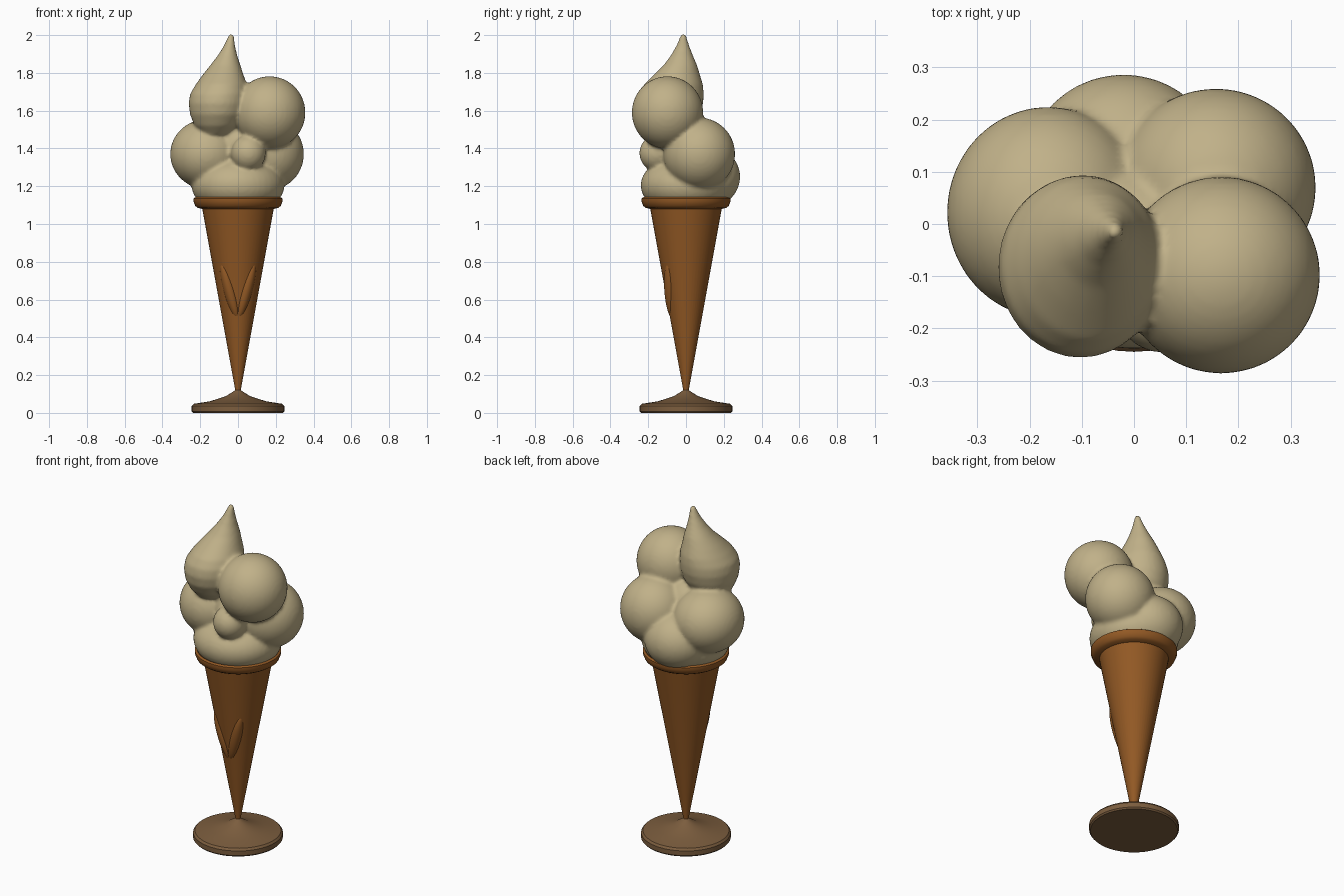
import bpy, bmesh, math
from mathutils import Matrix, Vector

if "Cube" in bpy.data.objects:
    bpy.data.objects.remove(bpy.data.objects["Cube"])


def material(name, rgb):
    m = bpy.data.materials.new(name)
    m.diffuse_color = (*rgb, 1)
    m.use_nodes = True
    m.node_tree.nodes["Principled BSDF"].inputs["Base Color"].default_value = m.diffuse_color
    return m


CREAM = material("vanilla cream", (0.53, 0.44, 0.25))
WAFER = material("wafer orange", (0.29, 0.10, 0.018))
STAND = material("stand brown", (0.20, 0.11, 0.048))


def finish(bm, name, mat):
    bmesh.ops.recalc_face_normals(bm, faces=bm.faces)
    me = bpy.data.meshes.new(name)
    bm.to_mesh(me)
    bm.free()
    ob = bpy.data.objects.new(name, me)
    bpy.context.collection.objects.link(ob)
    me.materials.append(mat)
    return ob


def smooth(ob, angle=35):
    bpy.ops.object.select_all(action='DESELECT')
    ob.select_set(True)
    bpy.context.view_layer.objects.active = ob
    bpy.ops.object.shade_smooth_by_angle(angle=math.radians(angle))


def loft(bm, rings, n=48):
    """Closed skin through horizontal ellipses (z, cx, cy, rx, ry)."""
    loops = []
    for z, cx, cy, rx, ry in rings:
        loops.append([bm.verts.new((cx + rx * math.cos(a), cy + ry * math.sin(a), z))
                      for a in (2 * math.pi * i / n for i in range(n))])
    for a, b in zip(loops, loops[1:]):
        for i in range(n):
            bm.faces.new((a[i], a[(i + 1) % n], b[(i + 1) % n], b[i]))
    bm.faces.new(loops[0][::-1])
    bm.faces.new(loops[-1])


def ball(bm, centre, size, rot=Matrix.Identity(4)):
    mat = Matrix.Translation(centre) @ rot @ Matrix.Diagonal((*size, 1))
    bmesh.ops.create_uvsphere(bm, u_segments=40, v_segments=24, radius=1, matrix=mat)


def turned(name, profile, mat):
    bm = bmesh.new()
    loft(bm, [(z, 0, 0, r, r) for r, z in profile])
    ob = finish(bm, name, mat)
    smooth(ob)


# Round foot
turned("foot", [(0.238, 0), (0.245, 0.008), (0.245, 0.036), (0.235, 0.048), (0.15, 0.061),
                (0.065, 0.088), (0.022, 0.115), (0.012, 0.125)], STAND)

# Cone with rolled rim
turned("cone", [(0.013, 0.10), (0.018, 0.14), (0.189, 1.08), (0.212, 1.085), (0.226, 1.095),
                (0.236, 1.12), (0.236, 1.135), (0.225, 1.142), (0.21, 1.135), (0.20, 1.12)], WAFER)

# Pair of raised leaves on the front of the cone
bm = bmesh.new()
for s in (-1, 1):
    low, high = Vector((s * 0.005, -0.07, 0.50)), Vector((s * 0.085, -0.092, 0.795))
    rot = (high - low).to_track_quat('Z', 'Y').to_matrix().to_4x4()
    ball(bm, (low + high) / 2, (0.034, 0.03, (high - low).length / 2), rot)
smooth(finish(bm, "cone_leaves", WAFER), 60)

# Scoops, filler and pointed swirl, fused into one soft mass
bm = bmesh.new()
ball(bm, (0, 0, 1.205), (0.246, 0.24, 0.16))          # scoop sitting in the rim
ball(bm, (-0.02, 0.10, 1.25), (0.19, 0.187, 0.17))     # low back scoop
ball(bm, (-0.165, 0.022, 1.37), (0.194, 0.203, 0.185)) # left scoop
ball(bm, (0.157, 0.07, 1.37), (0.192, 0.19, 0.193))    # right scoop
ball(bm, (0.167, -0.098, 1.59), (0.19, 0.189, 0.192))  # upper right scoop
ball(bm, (0.055, -0.155, 1.375), (0.092, 0.092, 0.095))  # small front ball
ball(bm, (0.0, -0.02, 1.40), (0.13, 0.13, 0.16))       # filler in the middle
loft(bm, [(1.455, -0.12, -0.08, 0.03, 0.03), (1.475, -0.118, -0.082, 0.075, 0.08),
          (1.52, -0.112, -0.084, 0.118, 0.125), (1.58, -0.106, -0.085, 0.148, 0.16),
          (1.64, -0.103, -0.083, 0.158, 0.174), (1.69, -0.098, -0.078, 0.155, 0.172),
          (1.74, -0.088, -0.066, 0.135, 0.155), (1.79, -0.079, -0.048, 0.108, 0.122),
          (1.84, -0.067, -0.03, 0.08, 0.089), (1.89, -0.056, -0.022, 0.053, 0.06),
          (1.94, -0.046, -0.017, 0.031, 0.036), (1.98, -0.039, -0.015, 0.019, 0.022),
          (2.004, -0.036, -0.015, 0.014, 0.014)])
cream = finish(bm, "ice_cream", CREAM)
fuse = cream.modifiers.new("fuse", 'REMESH')
fuse.mode = 'VOXEL'
fuse.voxel_size = 0.011
fuse.use_smooth_shade = True
soft = cream.modifiers.new("soften", 'SMOOTH')
soft.factor = 0.5
soft.iterations = 5
